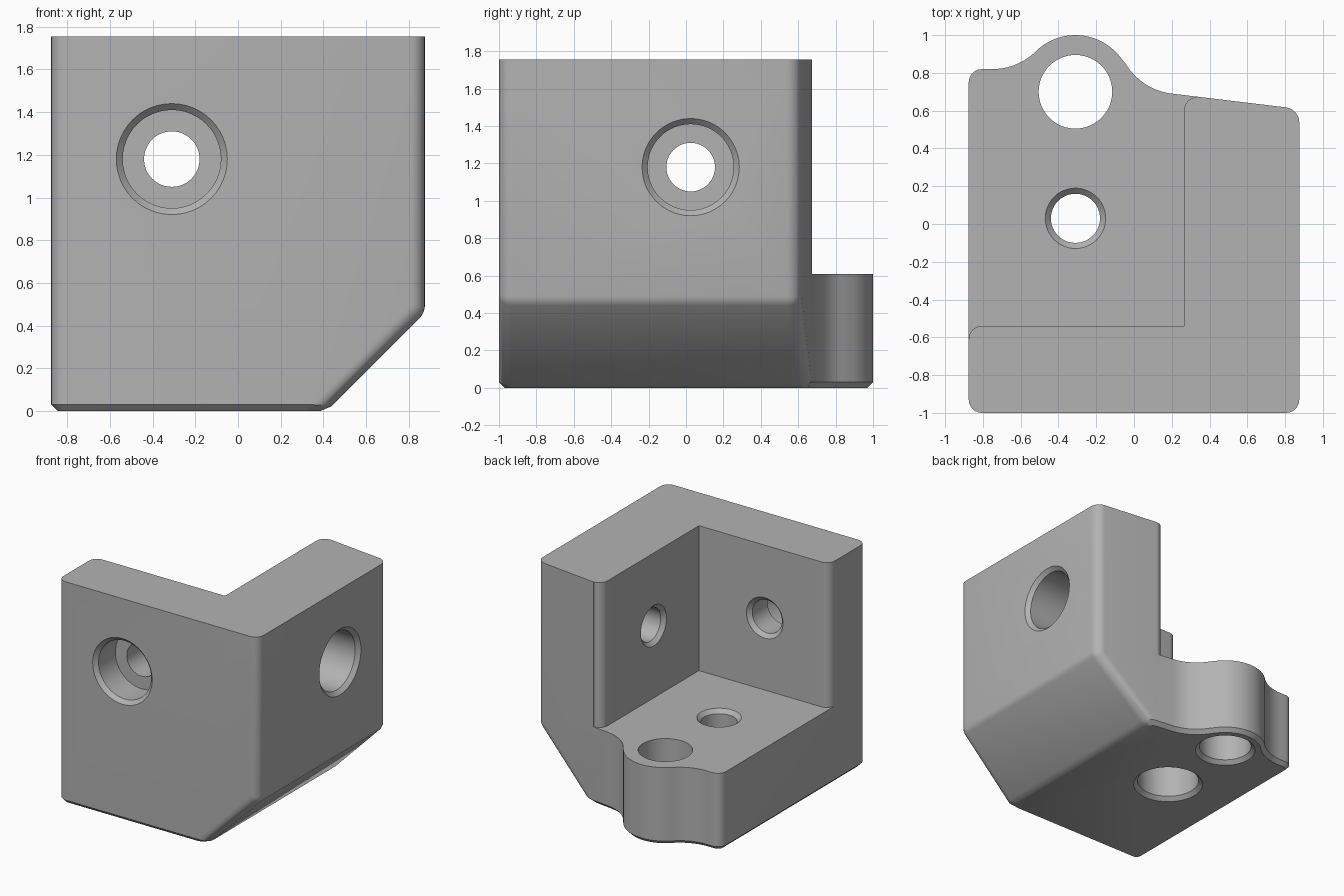
import bpy
import bmesh
from math import sin, cos, pi, radians, atan2
from mathutils import Matrix, Vector

W, TOP, FLOOR = 0.875, 1.755, 0.61
INNER_X, INNER_Y = 0.265, -0.54
ROUND, CHAMFER = 0.07, 0.03
HOLE_X, LUG_Y = -0.31, 0.70

if "Cube" in bpy.data.objects:
    bpy.data.objects.remove(bpy.data.objects["Cube"], do_unlink=True)

grey = bpy.data.materials.new("plain grey")
grey.use_nodes = True
grey.diffuse_color = (0.45, 0.45, 0.45, 1)
grey.node_tree.nodes["Principled BSDF"].inputs["Base Color"].default_value = grey.diffuse_color


def arc(cx, cy, r, a0, a1, n):
    return [(cx + r * cos(a0 + (a1 - a0) * i / n), cy + r * sin(a0 + (a1 - a0) * i / n))
            for i in range(n + 1)]


def prism(points, z0, z1):
    bm = bmesh.new()
    base = bm.faces.new([bm.verts.new((x, y, z0)) for x, y in points])
    top = bmesh.ops.extrude_face_region(bm, geom=[base])["geom"]
    bmesh.ops.translate(bm, vec=(0, 0, z1 - z0),
                        verts=[v for v in top if isinstance(v, bmesh.types.BMVert)])
    bmesh.ops.recalc_face_normals(bm, faces=bm.faces)
    return bm


def to_object(bm, name):
    mesh = bpy.data.meshes.new(name)
    bmesh.ops.recalc_face_normals(bm, faces=bm.faces)
    bm.to_mesh(mesh)
    bm.free()
    mesh.materials.append(grey)
    obj = bpy.data.objects.new(name, mesh)
    bpy.context.collection.objects.link(obj)
    return obj


def select_only(obj):
    bpy.ops.object.select_all(action="DESELECT")
    obj.select_set(True)
    bpy.context.view_layer.objects.active = obj


def cut(target, cutter):
    cutter.hide_render = True
    mod = target.modifiers.new("cut", "BOOLEAN")
    mod.operation, mod.solver, mod.object = "DIFFERENCE", "EXACT", cutter
    select_only(target)
    bpy.ops.object.modifier_apply(modifier=mod.name)
    bpy.data.objects.remove(cutter, do_unlink=True)


def lathe(profile, origin, direction, name, n=48):
    """Closed turned solid from (depth, radius) pairs, pointing along direction."""
    bm = bmesh.new()
    rings = [[bm.verts.new((r * cos(2 * pi * i / n), r * sin(2 * pi * i / n), d))
              for i in range(n)] for d, r in profile]
    for a, b in zip(rings, rings[1:]):
        for i in range(n):
            j = (i + 1) % n
            bm.faces.new((a[i], a[j], b[j], b[i]))
    bm.faces.new(rings[0])
    bm.faces.new(rings[-1])
    turn = Vector(direction).to_track_quat("Z", "Y").to_matrix().to_4x4()
    bm.transform(Matrix.Translation(origin) @ turn)
    return to_object(bm, name)


def bolt_hole(origin, direction, bore_depth, length, name):
    profile = [(-0.05, 0.26), (0, 0.26), (CHAMFER, 0.23), (bore_depth, 0.23),
               (bore_depth, 0.13), (length - CHAMFER, 0.13), (length, 0.16),
               (length + 0.05, 0.16)]
    return lathe(profile, origin, direction, name)


# Plan outline with a round lug blended into the back edge
blend = 0.33
right_c, left_c = Vector((0.239, 1.018)), Vector((-0.75, 0.82 + blend))
lug = Vector((HOLE_X, LUG_Y))
to_right = atan2(*reversed(right_c - lug))
to_left = atan2(*reversed(left_c - lug))
outline = [(-W, -1), (W, -1), (W, 0.609)]
outline += arc(*right_c, blend, -pi / 2 - 0.119, to_right - pi, 10)
outline += arc(*lug, 0.30, to_right, to_left, 20)[1:-1]
outline += arc(*left_c, blend, to_left - pi, -pi / 2, 10)
outline += [(-W, 0.82)]
bm = prism(outline, 0, TOP)

# Sloping lower right side with a soft upper edge
soft = 0.09
centre = Vector((W - soft, 0, 0.46 + 0.414 * soft))
for angle in (45, 33.75, 22.5, 11.25):
    normal = Vector((cos(radians(angle)), 0, -sin(radians(angle))))
    result = bmesh.ops.bisect_plane(bm, geom=bm.verts[:] + bm.edges[:] + bm.faces[:],
                                    plane_co=centre + normal * soft, plane_no=normal,
                                    clear_outer=True)
    rim = [e for e in result["geom_cut"] if isinstance(e, bmesh.types.BMEdge)]
    bmesh.ops.edgeloop_fill(bm, edges=rim)
bmesh.ops.recalc_face_normals(bm, faces=bm.faces)

# Rounded corners, following the slope
corners = [e for e in bm.edges if e.calc_face_angle(0) > radians(60)
           and abs(e.verts[0].co.z - e.verts[1].co.z) > 0.001]
bmesh.ops.bevel(bm, geom=corners, offset=ROUND, offset_type="OFFSET", segments=6,
                profile=0.5, affect="EDGES", clamp_overlap=False)

# Chamfer around the underside
bm.normal_update()
under = min(bm.faces, key=lambda f: f.calc_center_median().z)
bmesh.ops.bevel(bm, geom=list(under.edges), offset=CHAMFER, offset_type="OFFSET",
                segments=1, affect="EDGES", clamp_overlap=False)
bracket = to_object(bm, "corner_bracket")

# Open pocket leaving two walls with rounded ends
pocket = [(INNER_X, INNER_Y)]
pocket += arc(INNER_X + ROUND, 0.602, ROUND, pi, pi / 2, 8)
pocket += [(INNER_X + ROUND, 1.2), (-1.1, 1.2), (-1.1, INNER_Y - ROUND)]
pocket += arc(-W + ROUND, INNER_Y - ROUND, ROUND, pi, pi / 2, 8)
cut(bracket, to_object(prism(pocket, FLOOR, TOP + 0.2), "pocket_cutter"))

# Counterbored holes through both walls and the floor
cut(bracket, bolt_hole((HOLE_X, -1, 1.18), (0, 1, 0), 0.24, 1 + INNER_Y, "front_hole"))
cut(bracket, bolt_hole((W, 0.025, 1.18), (-1, 0, 0), 0.38, W - INNER_X, "side_hole"))
cut(bracket, bolt_hole((HOLE_X, 0.03, 0), (0, 0, 1), 0.38, FLOOR, "floor_hole"))

# Plain hole through the lug
cut(bracket, lathe([(-0.05, 0.225), (0, 0.225), (CHAMFER, 0.195), (FLOOR + 0.1, 0.195)],
                   (HOLE_X, LUG_Y, 0), (0, 0, 1), "lug_hole"))

select_only(bracket)
bpy.ops.object.shade_smooth_by_angle(angle=radians(30))
